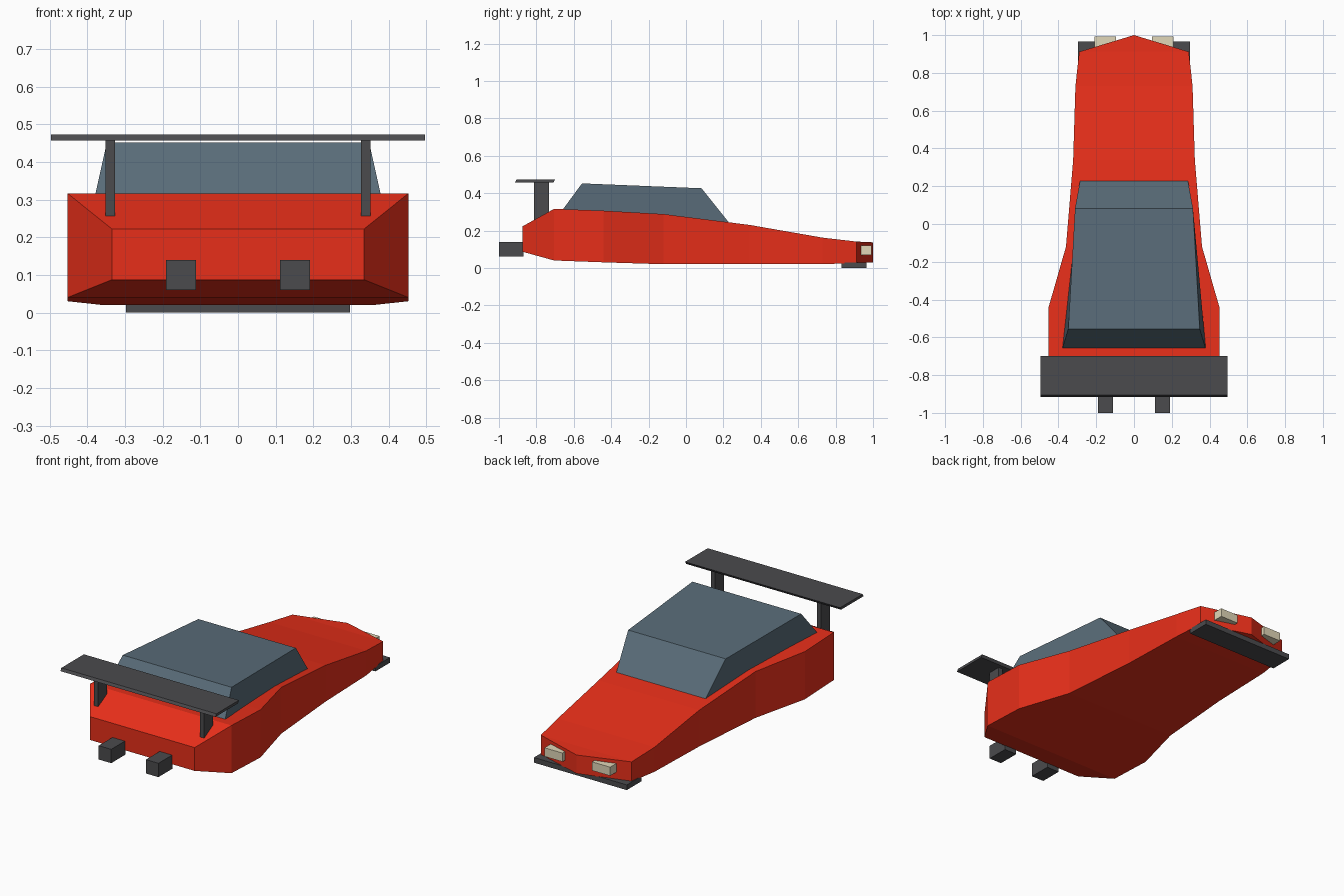
import bpy, bmesh

if "Cube" in bpy.data.objects:
    bpy.data.objects.remove(bpy.data.objects["Cube"])


def material(name, rgb):
    m = bpy.data.materials.new(name)
    m.diffuse_color = (*rgb, 1)
    m.use_nodes = True
    m.node_tree.nodes["Principled BSDF"].inputs["Base Color"].default_value = m.diffuse_color
    return m


RED = material("red_paint", (0.8, 0.028, 0.01))
GLASS = material("tinted_glass", (0.10, 0.15, 0.19))
DARK = material("dark_trim", (0.07, 0.07, 0.075))
CREAM = material("lamp_cream", (0.75, 0.68, 0.48))


def finish(bm, name, mat):
    bmesh.ops.recalc_face_normals(bm, faces=bm.faces[:])
    mesh = bpy.data.meshes.new(name)
    bm.to_mesh(mesh)
    bm.free()
    mesh.materials.append(mat)
    ob = bpy.data.objects.new(name, mesh)
    bpy.context.collection.objects.link(ob)
    return ob


def skin(bm, rings):
    # join matching closed rings of vertices with quads
    for a, b in zip(rings, rings[1:]):
        n = len(a)
        for i in range(n):
            j = (i + 1) % n
            bm.faces.new((a[i], a[j], b[j], b[i]))


def box(name, x, y, z, mat, shear=0.0):
    bm = bmesh.new()
    rings = [[bm.verts.new((px, py + s, pz)) for px, py in
              ((x[0], y[0]), (x[1], y[0]), (x[1], y[1]), (x[0], y[1]))]
             for pz, s in ((z[0], 0), (z[1], shear))]
    skin(bm, rings)
    for r in rings:
        bm.faces.new(r)
    return finish(bm, name, mat)


# Body: rectangular stations (y, half width, bottom, top) from tail to nose
stations = [
    (-0.875, 0.335, 0.087, 0.222),
    (-0.705, 0.452, 0.040, 0.316),
    (-0.44, 0.452, 0.030, 0.306),
    (-0.12, 0.36, 0.020, 0.288),
    (0.34, 0.322, 0.020, 0.230),
    (0.73, 0.310, 0.020, 0.162),
    (0.912, 0.290, 0.027, 0.141),
]
bm = bmesh.new()
rings = [[bm.verts.new(p) for p in
          ((-w, y, lo), (w, y, lo), (w, y, hi), (-w, y, hi))]
         for y, w, lo, hi in stations]
skin(bm, rings)
bm.faces.new(rings[0])
# pointed nose edge
tip_lo, tip_hi = bm.verts.new((0, 1, 0.03)), bm.verts.new((0, 1, 0.137))
a, b, c, d = rings[-1]
for f in ((a, b, tip_lo), (c, d, tip_hi),
          (b, c, tip_hi, tip_lo), (d, a, tip_lo, tip_hi)):
    bm.faces.new(f)
finish(bm, "body", RED)

# Cabin: base ring and roof ring as (half width, y, z) for rear and front
bm = bmesh.new()
rings = []
for (wr, yr, zr), (wf, yf, zf) in (
        ((0.38, -0.662, 0.308), (0.285, 0.232, 0.240)),
        ((0.348, -0.556, 0.452), (0.312, 0.083, 0.426))):
    rings.append([bm.verts.new(p) for p in
                  ((-wr, yr, zr), (wr, yr, zr), (wf, yf, zf), (-wf, yf, zf))])
skin(bm, rings)
for r in rings:
    bm.faces.new(r)
finish(bm, "cabin", GLASS)

# Rear wing and front splitter
box("rear_wing", (-0.496, 0.496), (-0.915, -0.709), (0.457, 0.472), DARK, 0.009)
box("front_splitter", (-0.297, 0.297), (0.832, 0.965), (0.0, 0.03), DARK)

# Mirrored pairs
for side, s in (("left", -1), ("right", 1)):
    def pair(x0, x1):
        return sorted((s * x0, s * x1))
    box(f"{side}_wing_strut", pair(0.326, 0.352), (-0.812, -0.732), (0.21, 0.458), DARK)
    box(f"{side}_exhaust", pair(0.111, 0.191), (-1.0, -0.87), (0.06, 0.14), DARK)
    box(f"{side}_headlight", pair(0.095, 0.21), (0.935, 0.993), (0.07, 0.12), CREAM)
